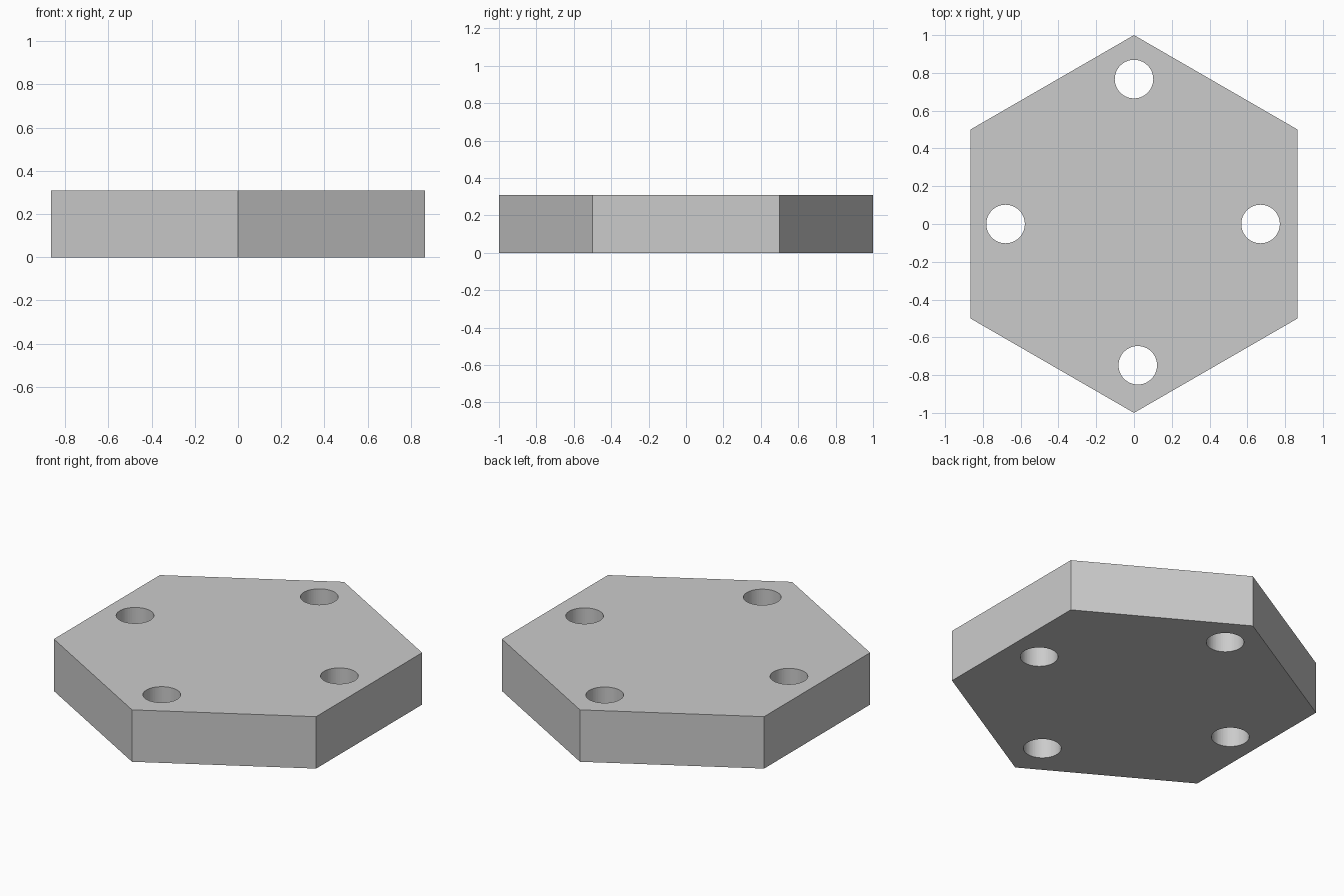
import bpy
import math

if "Cube" in bpy.data.objects:
    bpy.data.objects.remove(bpy.data.objects["Cube"])

HEIGHT = 0.31
HOLE_RADIUS = 0.102
HOLES = [(0.0, 0.767), (-0.68, 0.0), (0.67, 0.0), (0.02, -0.748)]


def prism(name, sides, radius, depth, x, y, z, turn=0.0):
    bpy.ops.mesh.primitive_cylinder_add(vertices=sides, radius=radius, depth=depth,
                                        location=(x, y, z), rotation=(0, 0, turn))
    obj = bpy.context.object
    obj.name = name
    return obj


# Hexagonal plate with corners pointing front and back
plate = prism("hexagonal_plate", 6, 1.0, HEIGHT, 0, 0, HEIGHT / 2)

# Four through holes near the rim
for i, (x, y) in enumerate(HOLES):
    cutter = prism(f"hole_cutter_{i + 1}", 64, HOLE_RADIUS, HEIGHT * 2, x, y, HEIGHT / 2)
    cutter.hide_render = True
    cut = plate.modifiers.new(f"hole_{i + 1}", 'BOOLEAN')
    cut.operation = 'DIFFERENCE'
    cut.solver = 'EXACT'
    cut.object = cutter
    bpy.context.view_layer.objects.active = plate
    bpy.ops.object.modifier_apply(modifier=cut.name)
    bpy.data.objects.remove(cutter, do_unlink=True)
